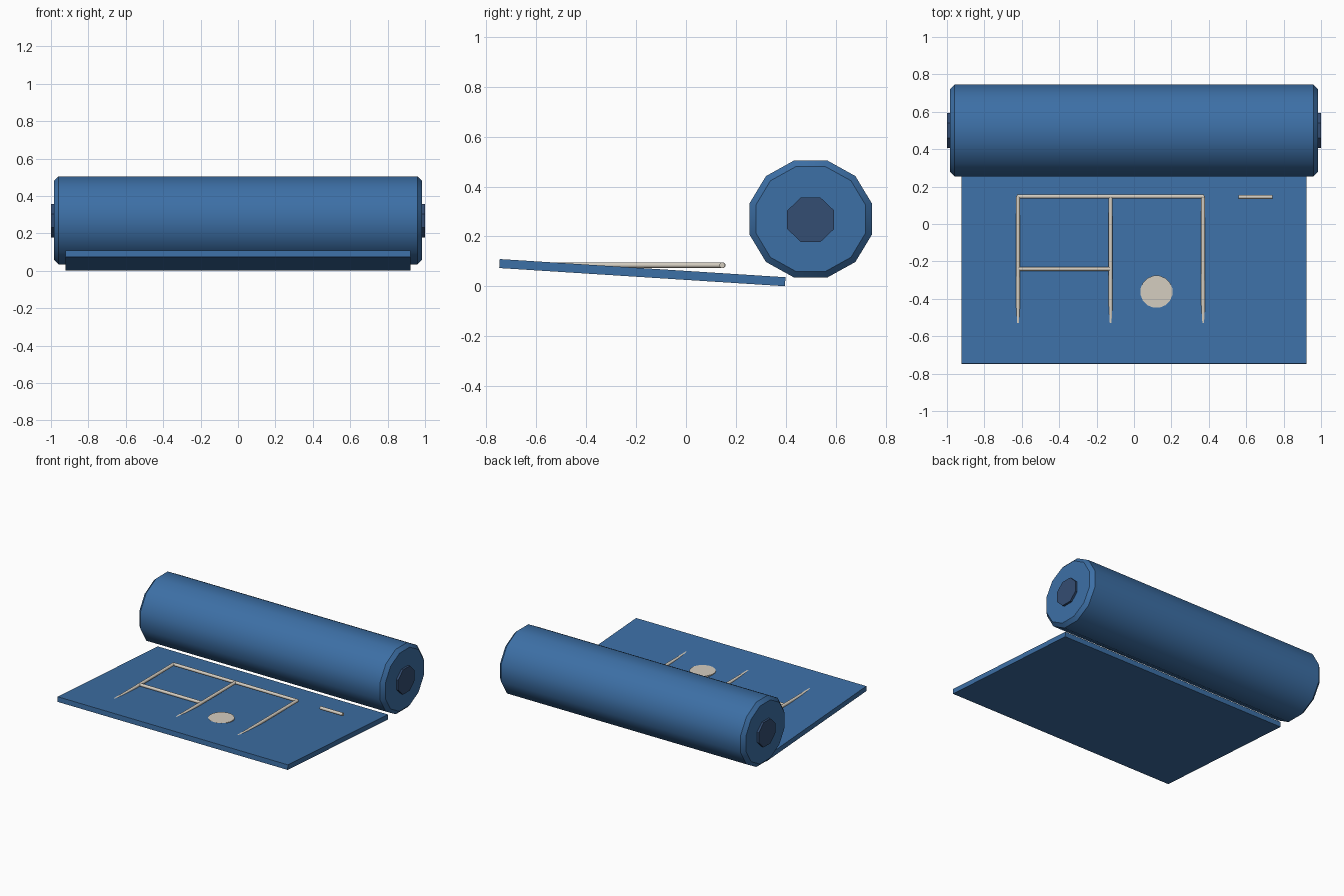
import bpy
from math import pi, atan2, cos, radians
from mathutils import Matrix, Vector

cube = bpy.data.objects.get("Cube")
if cube:
    bpy.data.objects.remove(cube, do_unlink=True)


def material(name, rgb):
    m = bpy.data.materials.new(name)
    m.use_nodes = True
    m.diffuse_color = (*rgb, 1)
    m.node_tree.nodes["Principled BSDF"].inputs["Base Color"].default_value = (*rgb, 1)
    return m


blue = material("mat blue", (0.046, 0.16, 0.38))
navy = material("core navy", (0.034, 0.075, 0.17))
cream = material("marking cream", (0.66, 0.61, 0.53))


def finish(name, mat, smooth=None):
    ob = bpy.context.object
    ob.name = name
    ob.data.materials.append(mat)
    if smooth:
        bpy.ops.object.shade_smooth_by_angle(angle=radians(smooth))
    return ob


def rod(name, start, end, radius, sides, mat, smooth=None, squash=1):
    """Prism between two points, with a flat side up."""
    a, b = Vector(start), Vector(end)
    bpy.ops.mesh.primitive_cylinder_add(vertices=sides, radius=radius, depth=(b - a).length)
    ob = bpy.context.object
    turn = (b - a).to_track_quat("Z", "Y").to_matrix().to_4x4()
    ob.data.transform(Matrix.Translation((a + b) / 2) @ Matrix.Diagonal((1, 1, squash, 1))
                      @ turn @ Matrix.Rotation(pi / sides, 4, "Z"))
    return finish(name, mat, smooth)


# Rolled part of the mat, with chamfered ends
roll_y, roll_z = 0.5, 0.27
roll = rod("roll", (-0.985, 0, 0), (0.985, 0, 0), 0.245 / cos(pi / 12), 12, blue, squash=0.96)
roll.location = (0, roll_y, roll_z)
bevel = roll.modifiers.new("end chamfer", "BEVEL")
bevel.width = 0.025
bevel.limit_method = "ANGLE"
bevel.angle_limit = radians(60)
bpy.ops.object.modifier_apply(modifier="end chamfer")
bpy.ops.object.shade_smooth_by_angle(angle=radians(35))

# Core showing at both ends of the roll
for side, x in (("right", -1), ("left", 1)):
    core = rod(side + "_core", (x * 0.97, 0, 0), (x, 0, 0), 0.094 / cos(pi / 8), 8, navy, squash=0.95)
    core.location = (0, roll_y, roll_z - 0.003)

# Unrolled sheet, rising slightly towards the front
slope = atan2(0.073, 1.148)
bpy.ops.mesh.primitive_cube_add(size=1, location=(0, -0.175, 0.055), rotation=(-slope, 0, 0))
sheet = finish("sheet", blue)
sheet.scale = (1.845, 1.148, 0.036)

# Level line markings that sink into the sheet towards the front
level = 0.085
left, middle, right = 0.37, -0.125, -0.62
lines = {
    "back_line": ((right - 0.005, 0.147), (left + 0.005, 0.147)),
    "right_line": ((right, 0.15), (right, -0.6)),
    "middle_line": ((middle, 0.15), (middle, -0.6)),
    "left_line": ((left, 0.15), (left, -0.6)),
    "cross_line": ((right, -0.24), (middle, -0.24)),
    "short_dash": ((0.56, 0.145), (0.74, 0.145)),
}
for name, (a, b) in lines.items():
    rod(name, (*a, level), (*b, level), 0.0115, 8, cream, 50)

# Round spot marking, partly buried at its front edge
rod("spot", (0.12, -0.362, level - 0.01), (0.12, -0.362, 0.0905), 0.087, 16, cream)
